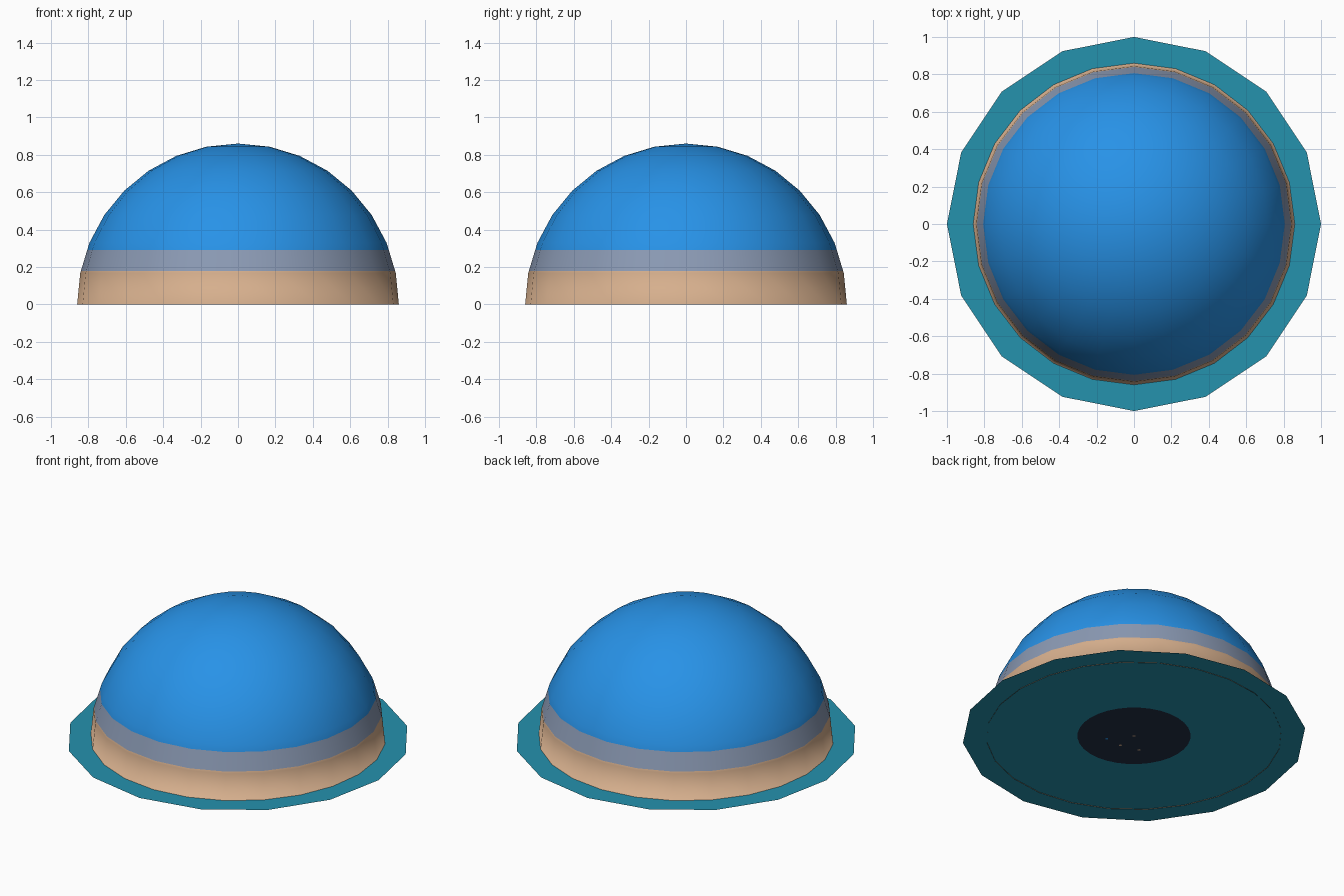
import bpy, bmesh, math

if "Cube" in bpy.data.objects:
    bpy.data.objects.remove(bpy.data.objects["Cube"])


def material(name, r, g, b):
    lin = [((c / 255 + 0.055) / 1.055) ** 2.4 if c > 10 else c / 3294 for c in (r, g, b)]
    m = bpy.data.materials.new(name)
    m.diffuse_color = (*lin, 1)
    m.use_nodes = True
    m.node_tree.nodes["Principled BSDF"].inputs["Base Color"].default_value = m.diffuse_color
    return m


tan = material("sand tan", 214, 175, 141)
haze = material("haze grey", 139, 154, 180)
blue = material("sky blue", 40, 148, 234)
teal = material("sea teal", 37, 146, 174)
navy = material("dark navy", 35, 48, 70)


def finish(name, bm, mats, smooth=False):
    me = bpy.data.meshes.new(name)
    for f in bm.faces:
        f.smooth = smooth
    bm.to_mesh(me)
    bm.free()
    for m in mats:
        me.materials.append(m)
    ob = bpy.data.objects.new(name, me)
    bpy.context.collection.objects.link(ob)
    return ob


def disc(name, radius, sides, z, mat, x=0, y=0):
    bm = bmesh.new()
    vs = [bm.verts.new((x + radius * math.cos(math.tau * i / sides),
                        y + radius * math.sin(math.tau * i / sides), z)) for i in range(sides)]
    bm.faces.new(vs)
    return finish(name, bm, [mat])


# Dome: upper half of a sphere, cut at the band heights and coloured by height
BANDS = (0.18, 0.29)
bm = bmesh.new()
bmesh.ops.create_uvsphere(bm, u_segments=24, v_segments=16, radius=0.86)
for h in (0.0,) + BANDS:
    bmesh.ops.bisect_plane(bm, geom=bm.verts[:] + bm.edges[:] + bm.faces[:],
                           plane_co=(0, 0, h), plane_no=(0, 0, 1), clear_inner=(h == 0.0))
for f in bm.faces:
    f.material_index = sum(f.calc_center_median().z > h for h in BANDS)
finish("sky_dome", bm, [tan, haze, blue], smooth=True)

# Flat sea sheet and the dark disc beneath its middle
disc("sea_sheet", 1.0, 16, 0.003, teal)
disc("dark_disc", 0.33, 32, 0.001, navy)

# Tiny specks showing on the underside
for i, (x, y, m) in enumerate([(0.1, -0.127, blue), (-0.01, -0.135, tan),
                               (0, 0, tan), (-0.127, -0.106, tan)]):
    disc(f"speck_{i + 1}", 0.011, 4, 0.0, m, x, y)
